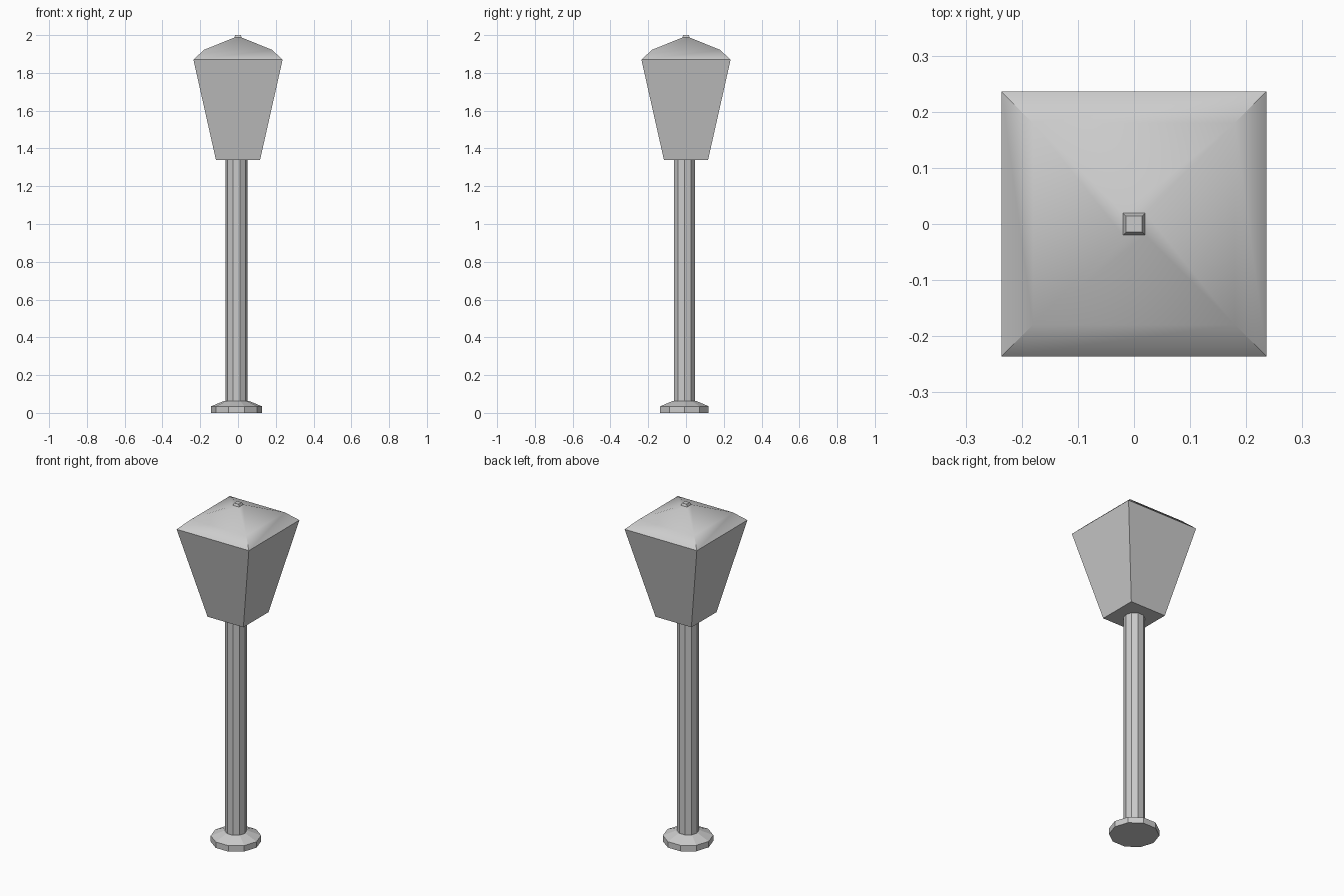
import bpy, bmesh
from math import cos, sin, pi, sqrt, radians

if "Cube" in bpy.data.objects:
    bpy.data.objects.remove(bpy.data.objects["Cube"])


def loft(name, sides, profile, phase=0.0, centre=(0, 0), smooth=False):
    """Stack regular polygons given as (radius, z) and cap both ends."""
    bm = bmesh.new()
    rings = []
    for r, z in profile:
        rings.append([bm.verts.new((centre[0] + r * cos(phase + 2 * pi * i / sides),
                                    centre[1] + r * sin(phase + 2 * pi * i / sides), z))
                      for i in range(sides)])
    for a, b in zip(rings, rings[1:]):
        for i in range(sides):
            j = (i + 1) % sides
            bm.faces.new((a[i], a[j], b[j], b[i]))
    bm.faces.new(rings[0][::-1])
    bm.faces.new(rings[-1])
    mesh = bpy.data.meshes.new(name)
    bm.to_mesh(mesh)
    bm.free()
    ob = bpy.data.objects.new(name, mesh)
    bpy.context.collection.objects.link(ob)
    if smooth:
        bpy.ops.object.select_all(action='DESELECT')
        ob.select_set(True)
        bpy.context.view_layer.objects.active = ob
        bpy.ops.object.shade_smooth_by_angle(angle=radians(35))
    return ob


def square(name, profile):
    """Square loft from (half_width, z) pairs."""
    return loft(name, 4, [(h * sqrt(2), z) for h, z in profile], pi / 4, smooth=True)


POST_CENTRE = (-0.008, -0.008)

# Ten-sided foot and post, slightly off the lantern's axis
loft("foot", 10, [(0.135, 0.0), (0.135, 0.035), (0.066, 0.063)], centre=POST_CENTRE)
loft("post", 10, [(0.058, 0.06), (0.058, 1.345)], centre=POST_CENTRE)

# Flared square lantern with its roof and tiny finial
square("lantern", [(0.117, 1.34), (0.236, 1.87), (0.18, 1.922),
                   (0.02, 1.987), (0.0145, 2.0)])
